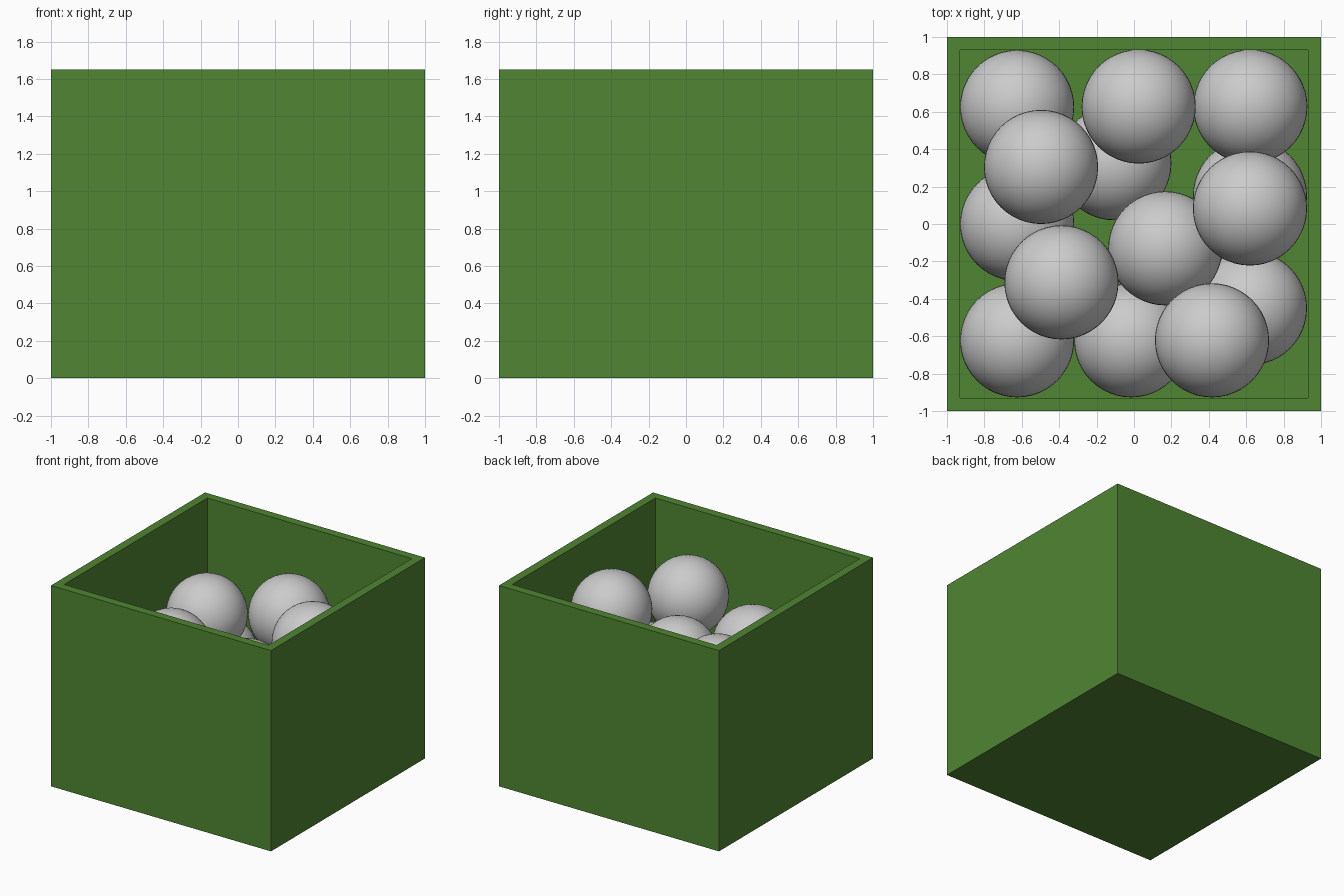
import bpy, bmesh

if "Cube" in bpy.data.objects:
    bpy.data.objects.remove(bpy.data.objects["Cube"])

HEIGHT, WALL, FLOOR, RADIUS = 1.65, 0.07, 0.26, 0.305

green = bpy.data.materials.new("green")
green.diffuse_color = (0.08, 0.235, 0.032, 1)
green.use_nodes = True
green.node_tree.nodes["Principled BSDF"].inputs["Base Color"].default_value = green.diffuse_color

# open box: inset the top face, then push a cavity down to the raised floor
bm = bmesh.new()
bmesh.ops.create_cube(bm, size=2)
for v in bm.verts:
    v.co.z = HEIGHT if v.co.z > 0 else 0
top = max(bm.faces, key=lambda f: f.calc_center_median().z)
bmesh.ops.inset_region(bm, faces=[top], thickness=WALL, use_even_offset=True)
pit = bmesh.ops.extrude_discrete_faces(bm, faces=[top])["faces"][0]
for v in pit.verts:
    v.co.z = FLOOR
bmesh.ops.recalc_face_normals(bm, faces=bm.faces[:])
mesh = bpy.data.meshes.new("box")
bm.to_mesh(mesh)
bm.free()
box = bpy.data.objects.new("box", mesh)
bpy.context.collection.objects.link(box)
mesh.materials.append(green)


def ball(name, x, y, z):
    bpy.ops.mesh.primitive_uv_sphere_add(segments=48, ring_count=24,
                                         radius=RADIUS, location=(x, y, z))
    bpy.context.object.name = name
    bpy.ops.object.shade_smooth()


# bottom layer resting on the floor
for i, (x, y) in enumerate([(-0.625, 0.625), (-0.105, 0.325), (-0.625, 0), (-0.625, -0.622),
                            (-0.015, -0.622), (0.62, -0.45), (0.62, 0.15)]):
    ball(f"lower_ball_{i + 1}", x, y, FLOOR + RADIUS)

# balls piled on top
for i, (x, y, z) in enumerate([(0.025, 0.628, 1.066), (0.622, 0.628, 0.94), (-0.497, 0.305, 1.055),
                               (0.62, 0.083, 1.205), (0.167, -0.13, 0.862),
                               (-0.388, -0.312, 1.032), (0.417, -0.622, 1.105)]):
    ball(f"upper_ball_{i + 1}", x, y, z)
